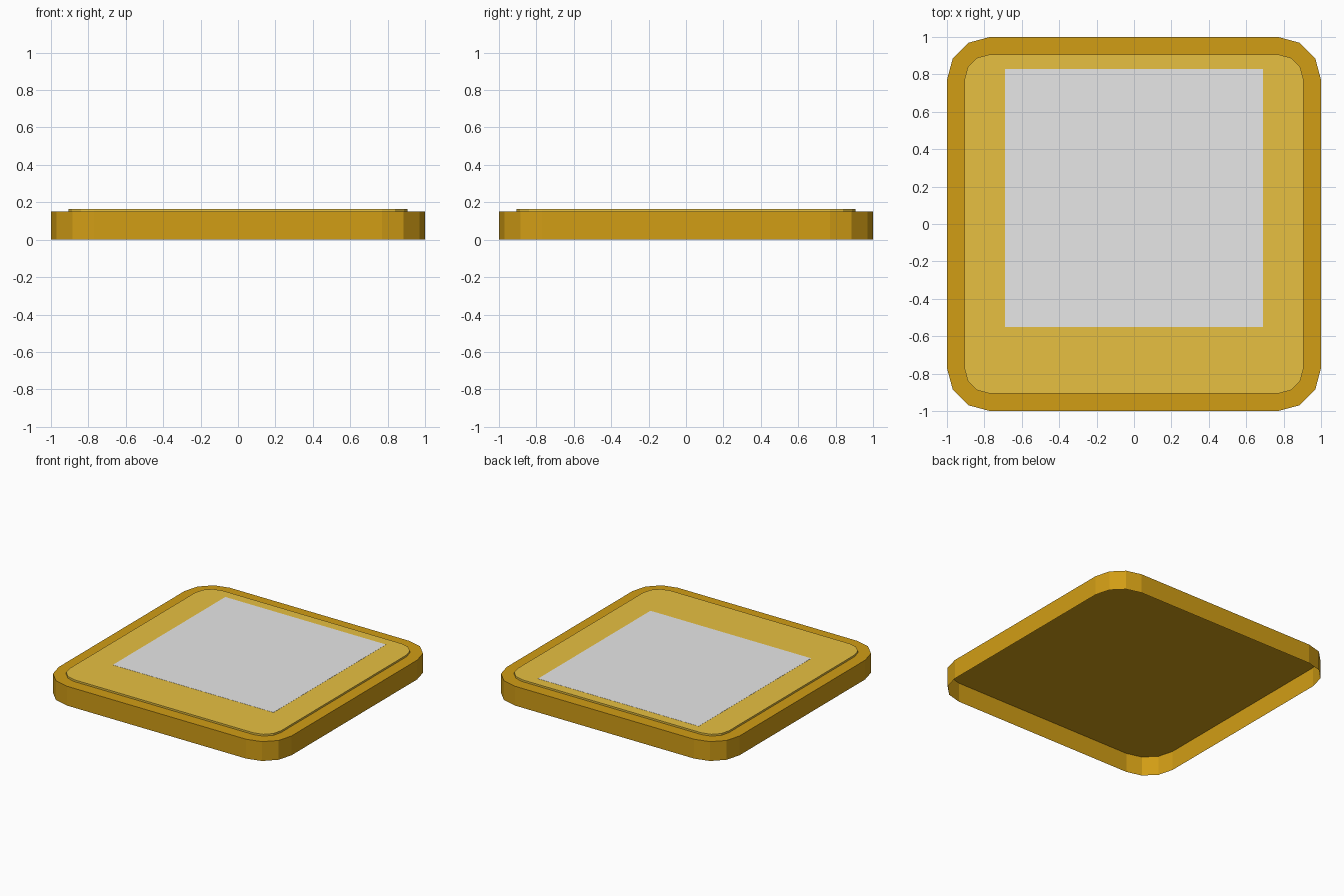
import bpy
import bmesh
from math import cos, sin, pi

cube = bpy.data.objects.get("Cube")
if cube:
    bpy.data.objects.remove(cube, do_unlink=True)

CORNER = 0.77      # centre of each corner arc
RIM_Z = 0.15
TOP_Z = 0.164


def material(name, rgb):
    mat = bpy.data.materials.new(name)
    mat.use_nodes = True
    colour = (*rgb, 1.0)
    mat.diffuse_color = colour
    mat.node_tree.nodes["Principled BSDF"].inputs["Base Color"].default_value = colour
    return mat


def rounded_outline(radius, steps=3):
    """Rounded square made of four stepped corner arcs."""
    points = []
    for quarter in range(4):
        mid = pi / 4 + quarter * pi / 2
        cx = CORNER if cos(mid) > 0 else -CORNER
        cy = CORNER if sin(mid) > 0 else -CORNER
        for i in range(steps + 1):
            a = (quarter + i / steps) * pi / 2
            points.append((cx + radius * cos(a), cy + radius * sin(a)))
    return points


def open_slab(name, outline, z0, z1, mat):
    """Thin shell: a top face with side walls, open underneath."""
    bm = bmesh.new()
    low = [bm.verts.new((x, y, z0)) for x, y in outline]
    high = [bm.verts.new((x, y, z1)) for x, y in outline]
    bm.faces.new(high)
    count = len(outline)
    for i in range(count):
        j = (i + 1) % count
        bm.faces.new((low[i], low[j], high[j], high[i]))
    mesh = bpy.data.meshes.new(name)
    bm.to_mesh(mesh)
    bm.free()
    mesh.materials.append(mat)
    obj = bpy.data.objects.new(name, mesh)
    bpy.context.collection.objects.link(obj)
    return obj


gold = material("dark gold", (0.64, 0.338, 0.0075))
pale_gold = material("pale gold", (0.8, 0.53, 0.053))
grey = material("light grey", (0.8, 0.8, 0.8))

# Hollow base tray, raised plate and the square panel on it
open_slab("base", rounded_outline(0.23), 0, RIM_Z, gold)
open_slab("raised_plate", rounded_outline(0.137), RIM_Z, TOP_Z, pale_gold)

half, shift = 0.69, 0.14
square = [(sx * half, sy * half + shift) for sx, sy in ((1, 1), (-1, 1), (-1, -1), (1, -1))]
open_slab("square_panel", square, TOP_Z, TOP_Z + 0.001, grey)
